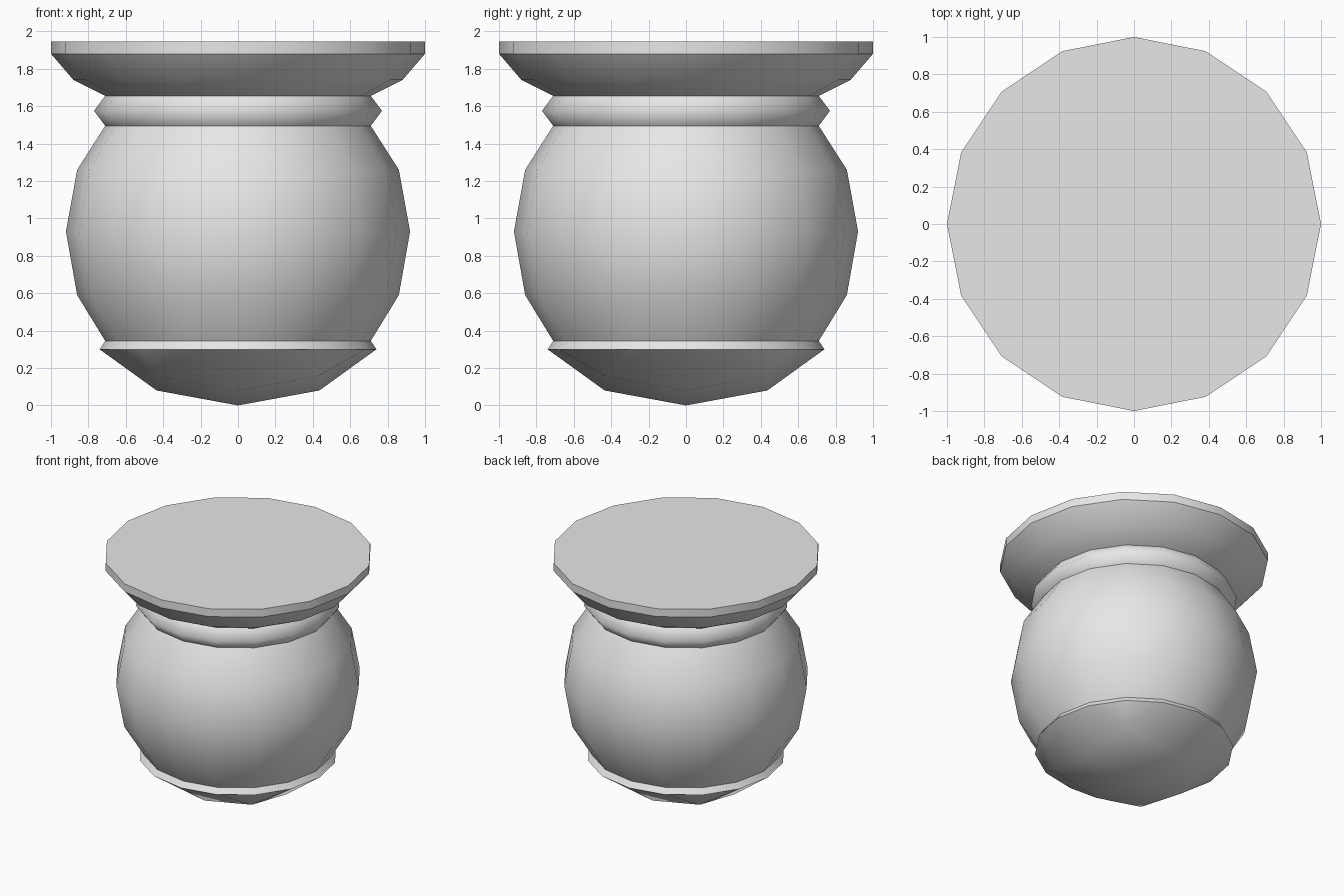
import bpy, bmesh, math

SIDES = 16

cube = bpy.data.objects.get("Cube")
if cube:
    bpy.data.objects.remove(cube, do_unlink=True)

# Single plain grey finish
grey = bpy.data.materials.new("light_grey")
grey.use_nodes = True
grey.diffuse_color = (0.8, 0.8, 0.8, 1)
grey.node_tree.nodes["Principled BSDF"].inputs["Base Color"].default_value = grey.diffuse_color


def finish(name, bm, angle):
    mesh = bpy.data.meshes.new(name)
    bm.to_mesh(mesh)
    bm.free()
    mesh.materials.append(grey)
    obj = bpy.data.objects.new(name, mesh)
    bpy.context.collection.objects.link(obj)
    bpy.ops.object.select_all(action="DESELECT")
    obj.select_set(True)
    bpy.context.view_layer.objects.active = obj
    bpy.ops.object.shade_smooth_by_angle(angle=math.radians(angle))


def lathe(name, profile, angle=100, cap_top=False):
    """Revolve a bottom-to-top profile of (radius, height) points."""
    bm = bmesh.new()
    rings = []
    for r, z in profile:
        turns = [math.tau * i / SIDES for i in range(SIDES)]
        rings.append([bm.verts.new((r * math.cos(a), r * math.sin(a), z)) for a in turns])
    for low, high in zip(rings, rings[1:]):
        for i in range(SIDES):
            j = (i + 1) % SIDES
            bm.faces.new((low[i], low[j], high[j], high[i]))
    if cap_top:
        bm.faces.new(rings[-1])
    finish(name, bm, angle)


# Rounded base: a grid of quads bent into a shallow bowl with a round rim
bm = bmesh.new()
bmesh.ops.create_grid(bm, x_segments=4, y_segments=4, size=2)
step = math.tau / SIDES
for v in bm.verts:
    x, y = round(v.co.x), round(v.co.y)
    turn = step * round(math.atan2(y, x) / step)
    if max(abs(x), abs(y)) == 2:
        r, z = 0.74, 0.30
    elif x and y:
        r, z = 0.60, 0.155
    elif x or y:
        r, z = 0.435, 0.08
    else:
        r, z = 0, 0
    v.co = (r * math.cos(turn), r * math.sin(turn), z)
bmesh.ops.reverse_faces(bm, faces=bm.faces[:])
finish("base_bowl", bm, 100)

# Stacked turned parts
lathe("base_lip", [(0.74, 0.30), (0.71, 0.345)])
lathe("body", [(0.71, 0.345), (0.86, 0.59), (0.92, 0.93), (0.86, 1.26), (0.71, 1.495)])
lathe("neck_ring", [(0.71, 1.495), (0.77, 1.575), (0.71, 1.655)])
lathe("top_plate", [(0.71, 1.655), (0.88, 1.74), (1, 1.88), (1, 1.945)], 30, cap_top=True)
